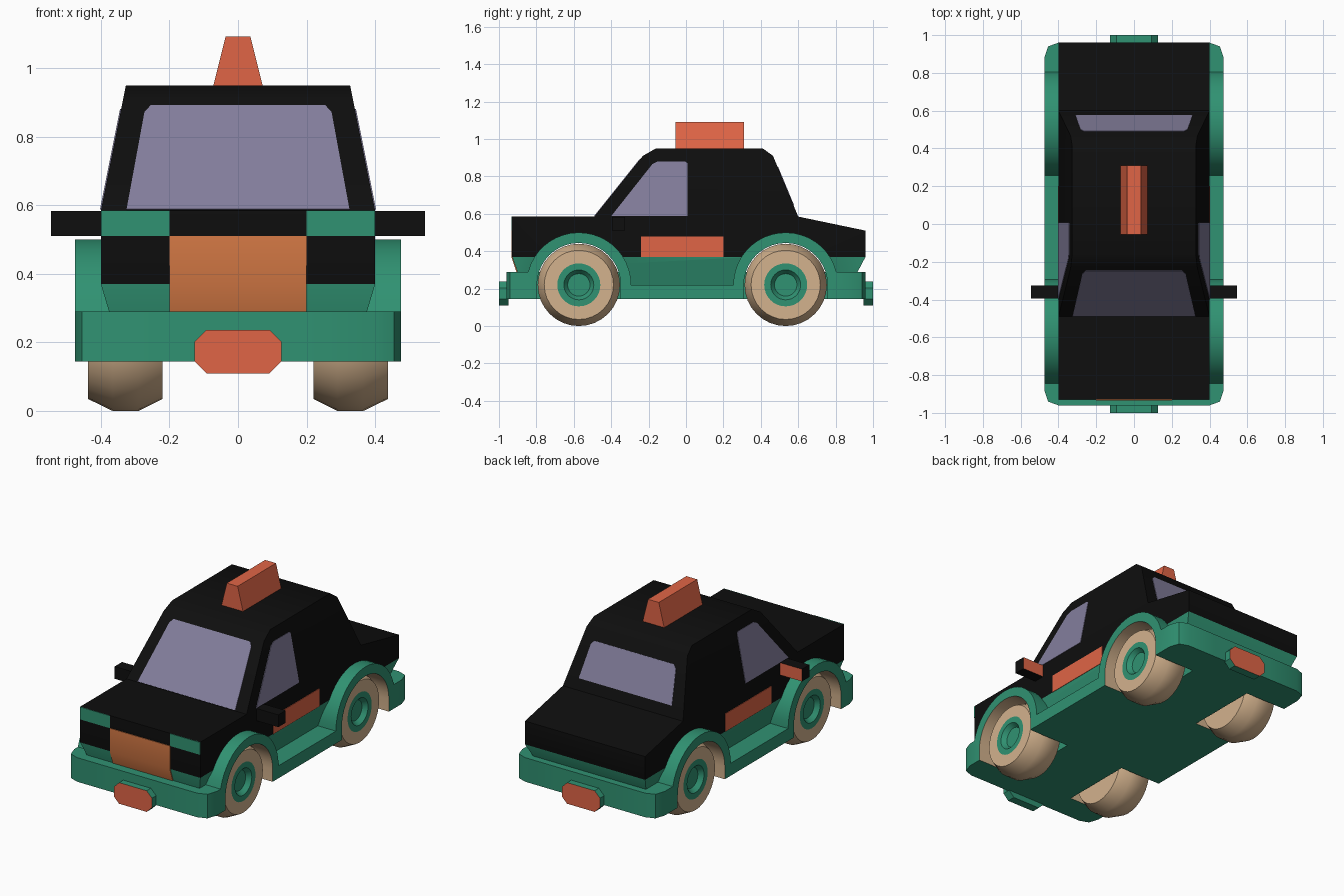
import bpy, bmesh, math
from mathutils import Vector

if "Cube" in bpy.data.objects:
    bpy.data.objects.remove(bpy.data.objects["Cube"])


def material(name, r, g, b):
    lin = [((c / 255 + 0.055) / 1.055) ** 2.4 if c > 10 else c / 255 / 12.92 for c in (r, g, b)]
    m = bpy.data.materials.new(name)
    m.diffuse_color = (*lin, 1)
    m.use_nodes = True
    m.node_tree.nodes["Principled BSDF"].inputs["Base Color"].default_value = m.diffuse_color
    return m


BLACK = material("black_paint", 14, 14, 14)
GREEN = material("green_trim", 48, 146, 114)
RED = material("red_orange", 224, 101, 70)
ORANGE = material("grille_orange", 216, 123, 70)
TAN = material("tan_rubber", 211, 178, 141)
GLASS = material("lavender_glass", 131, 126, 156)

WHEEL_Y = (-0.573, 0.533)
WHEEL_Z = 0.22


def finish(name, bm, mats, rule=None, mirror=False):
    """Turn a bmesh into an object, colour by rule, keep edges over 40 degrees sharp."""
    bmesh.ops.recalc_face_normals(bm, faces=bm.faces)
    for f in bm.faces:
        f.smooth = True
        if rule:
            f.material_index = rule(f.calc_center_median(), f.normal)
    for e in bm.edges:
        e.smooth = e.calc_face_angle(0) < math.radians(40)
    me = bpy.data.meshes.new(name)
    bm.to_mesh(me)
    bm.free()
    for m in mats:
        me.materials.append(m)
    ob = bpy.data.objects.new(name, me)
    bpy.context.collection.objects.link(ob)
    if mirror:
        ob.modifiers.new("mirror", "MIRROR").use_mirror_merge = False
    return ob


def prism_mesh(pts, vec):
    bm = bmesh.new()
    face = bm.faces.new([bm.verts.new(p) for p in pts])
    new = bmesh.ops.extrude_face_region(bm, geom=[face], use_keep_orig=True)["geom"]
    bmesh.ops.translate(bm, vec=vec, verts=[v for v in new if isinstance(v, bmesh.types.BMVert)])
    return bm


def prism(name, pts, vec, mats, rule=None, mirror=False):
    return finish(name, prism_mesh(pts, Vector(vec)), mats, rule, mirror)


def plate(name, pts, normal, mat, mirror=False):
    """Thin panel straddling the surface it lies on."""
    n = Vector(normal).normalized() * 0.003
    prism(name, [Vector(p) - n for p in pts], n * 2, [mat], None, mirror)


def box(name, x0, x1, y0, y1, z0, z1, mats, rule=None, mirror=False):
    pts = [(x0, y0, z0), (x1, y0, z0), (x1, y1, z0), (x0, y1, z0)]
    return prism(name, pts, (0, 0, z1 - z0), mats, rule, mirror)


def arc(cy, r, a0, a1, n=20):
    angles = [math.radians(a0 + (a1 - a0) * i / n) for i in range(n + 1)]
    return [(cy + r * math.cos(a), WHEEL_Z + r * math.sin(a)) for a in angles]


def half_width(z):
    if z < 0.37:
        return 0.40 - (0.37 - z) * 0.3
    return 0.40 - max(0, z - 0.585) * 0.2


# Body: side profile with wheel cutouts, tapered in width by height
F, R = WHEEL_Y
profile = [(-0.87, 0.2), (-0.9295, 0.37), (-0.93, 0.585), (-0.49, 0.585), (-0.23, 0.91),
           (-0.16, 0.95), (0.41, 0.95), (0.465, 0.91), (0.60, 0.585), (0.96, 0.51),
           (0.96, 0.37), (0.87, 0.2), (R + 0.25, 0.2)]
profile += arc(R, 0.25, 0, 180) + [(R - 0.25, 0.2), (F + 0.25, 0.2)]
profile += arc(F, 0.25, 0, 180) + [(F - 0.25, 0.2)]
bm = prism_mesh([(-1, y, z) for y, z in profile], Vector((2, 0, 0)))
for z in (0.37, 0.585):
    bmesh.ops.bisect_plane(bm, geom=bm.verts[:] + bm.edges[:] + bm.faces[:], dist=1e-4,
                           plane_co=(0, 0, z), plane_no=(0, 0, 1))
for v in bm.verts:
    v.co.x *= half_width(v.co.z)
finish("body", bm, [BLACK, GREEN], lambda c, n: int(c.z < 0.369))

# Lower trim: bumpers, arches and sills in one side profile with chamfered corners
side = [(-0.96, 0.145), (-0.96, 0.29)] + arc(F, 0.28, 165.5, 0) + arc(R, 0.28, 180, 14.5)
side += [(0.96, 0.29), (0.96, 0.145), (R + 0.224, 0.145)] + arc(R, 0.224, 0, 180)
side += [(R - 0.224, 0.145), (F + 0.224, 0.145)] + arc(F, 0.224, 0, 180) + [(F - 0.224, 0.145)]
bm = prism_mesh([(0.2, y, z) for y, z in side], Vector((0.275, 0, 0)))
for s in (-1, 1):
    for (x0, y0), (x1, y1) in (((0.40, 0.96), (0.455, 0.94)), ((0.455, 0.94), (0.475, 0.88))):
        bmesh.ops.bisect_plane(bm, geom=bm.verts[:] + bm.edges[:] + bm.faces[:], dist=1e-5,
                               plane_co=(x0, s * y0, 0), plane_no=(y0 - y1, s * (x1 - x0), 0),
                               clear_outer=True)
        bmesh.ops.holes_fill(bm, edges=[e for e in bm.edges if e.is_boundary])


def well_rule(c, n):
    inside = any(math.hypot(c.y - y, max(0, c.z - WHEEL_Z)) < 0.23 for y in WHEEL_Y)
    return int(inside and abs(n.x) < 0.5)


finish("bumpers_arches_sills", bm, [GREEN, TAN], well_rule, mirror=True)
box("underbody", -0.2, 0.2, -0.96, 0.96, 0.145, 0.29, [GREEN])

# Wheels: lathed tyre with a green recessed hub
rings = [(0.22, 0.185), (0.29, 0.22), (0.365, 0.22), (0.437, 0.185),
         (0.437, 0.115), (0.437, 0.08), (0.41, 0.06)]
SEG = 32
for label, wy in zip(("front", "rear"), WHEEL_Y):
    bm = bmesh.new()
    loops = [[bm.verts.new((x, wy + r * math.cos(2 * math.pi * i / SEG),
                            WHEEL_Z + r * math.sin(2 * math.pi * i / SEG)))
              for i in range(SEG)] for x, r in rings]
    for k in range(len(loops) - 1):
        for i in range(SEG):
            j = (i + 1) % SEG
            bm.faces.new((loops[k][i], loops[k][j], loops[k + 1][j], loops[k + 1][i]))
    bm.faces.new(loops[0])
    bm.faces.new(loops[-1])
    finish(label + "_wheels", bm, [TAN, GREEN],
           lambda c, n, wy=wy: int(c.x > 0.4 and math.hypot(c.y - wy, c.z - WHEEL_Z) < 0.114),
           mirror=True)

# Windows
def shield(x_low, x_high, z_low, z_high, y_at):
    half = [(x_low, z_low), (x_high + 0.008, z_high - 0.02), (x_high - 0.01, z_high)]
    outline = half + [(-x, z) for x, z in reversed(half)]
    return [(x, y_at(z), z) for x, z in outline]


plate("windshield", shield(0.325, 0.265, 0.587, 0.89, lambda z: -0.49 + (z - 0.585) * 0.8),
      (0, -0.325, 0.26), GLASS)
plate("rear_window", shield(0.31, 0.275, 0.645, 0.85, lambda z: 0.60 - (z - 0.585) * 0.4154),
      (0, 0.325, 0.135), GLASS)
win = [(-0.40, 0.587), (-0.18, 0.865), (-0.15, 0.88), (-0.005, 0.88), (0.007, 0.87), (0.007, 0.587)]
plate("side_windows", [(half_width(z), y, z) for y, z in win], (1, 0, 0.2), GLASS, True)

# Door panels, headlights and grille
plate("door_panels", [(0.40, y, z) for y, z in
                      ((-0.24, 0.37), (0.20, 0.37), (0.20, 0.478), (-0.24, 0.478))],
      (1, 0, 0), RED, True)
plate("headlights", [(x, -0.93, z) for x, z in
                     ((0.2, 0.51), (0.4, 0.51), (0.4, 0.585), (0.2, 0.585))],
      (0, -1, 0), GREEN, True)
grille = [(-0.934, 0.51), (-0.934, 0.37), (-0.905, 0.285), (-0.85, 0.285), (-0.85, 0.51)]
prism("grille", [(-0.2, y, z) for y, z in grille], (0.4, 0, 0), [ORANGE])

# Wing mirrors with red backs
box("wing_mirrors", 0.39, 0.545, -0.395, -0.325, 0.51, 0.584, [BLACK, RED],
    lambda c, n: int(n.y > 0.9), True)

# Roof sign
sign = [(-0.073, 0.945), (0.073, 0.945), (0.036, 1.092), (-0.036, 1.092)]
prism("roof_sign", [(x, -0.055, z) for x, z in sign], (0, 0.365, 0), [RED])

# Front and rear number plate blocks, green with red faces
octagon = [(0.092, 0.11), (0.127, 0.145), (0.127, 0.202), (0.092, 0.237)]
octagon += [(-x, z) for x, z in reversed(octagon)]
for label, s in (("front", -1), ("rear", 1)):
    prism(label + "_plate_block", [(x, s * 0.95, z) for x, z in octagon], (0, s * 0.05, 0),
          [GREEN, RED], lambda c, n, s=s: int(n.y * s > 0.9))
